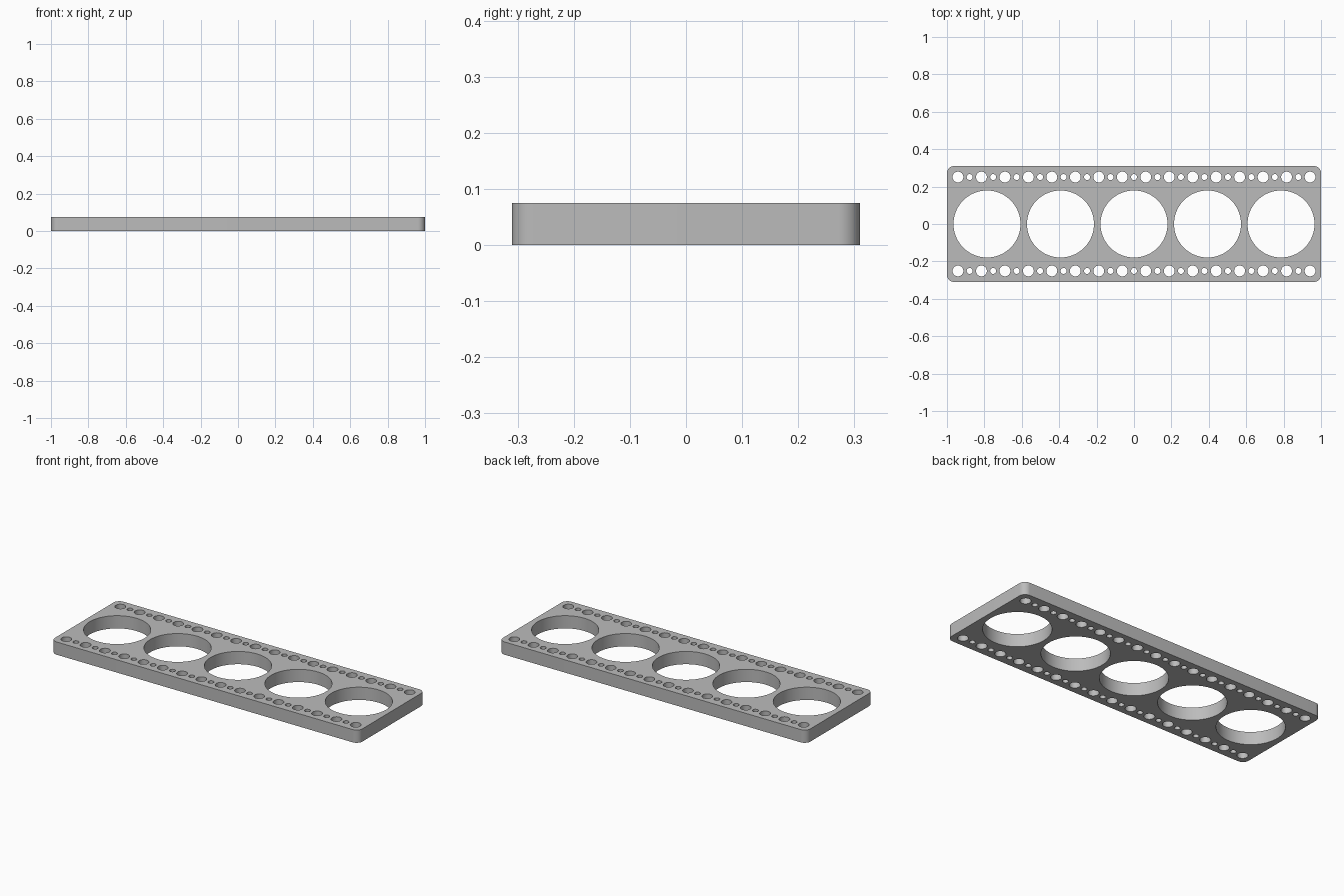
import bpy
import bmesh
from math import cos, sin, pi, radians

cube = bpy.data.objects.get("Cube")
if cube:
    bpy.data.objects.remove(cube, do_unlink=True)

HALF_X, HALF_Y, HEIGHT, CORNER = 1.0, 0.31, 0.075, 0.038
BIG_R, BIG_PITCH = 0.179, 0.393
BOLT_R, PIN_R, ROW_Y, PITCH = 0.029, 0.016, 0.251, 0.1255

grey = bpy.data.materials.new("plain grey")
grey.use_nodes = True
colour = (0.5, 0.5, 0.5, 1)
grey.diffuse_color = colour
grey.node_tree.nodes["Principled BSDF"].inputs["Base Color"].default_value = colour


def arc(cx, cy, r, start, sweep, steps):
    return [(cx + r * cos(start + sweep * i / steps),
             cy + r * sin(start + sweep * i / steps)) for i in range(steps + 1)]


def add_loop(curve, points):
    spline = curve.splines.new('POLY')
    spline.points.add(len(points) - 1)
    for p, (x, y) in zip(spline.points, points):
        p.co = (x, y, 0, 1)
    spline.use_cyclic_u = True


def add_hole(curve, x, y, r, steps):
    add_loop(curve, arc(x, y, r, 0, 2 * pi, steps)[:-1])


# Plate outline with rounded corners
profile = bpy.data.curves.new("plate_profile", 'CURVE')
profile.dimensions = '2D'
profile.fill_mode = 'BOTH'
profile.extrude = HEIGHT / 2
outline = []
for k, (sx, sy) in enumerate([(1, 1), (-1, 1), (-1, -1), (1, -1)]):
    outline += arc(sx * (HALF_X - CORNER), sy * (HALF_Y - CORNER), CORNER, k * pi / 2, pi / 2, 12)
add_loop(profile, outline)

# Five large bores
for i in range(-2, 3):
    add_hole(profile, i * BIG_PITCH, 0, BIG_R, 96)

# Two rows of alternating bolt and pin holes
for side in (-1, 1):
    for i in range(-15, 16):
        r, steps = (BOLT_R, 40) if i % 2 else (PIN_R, 28)
        add_hole(profile, i * PITCH / 2, side * ROW_Y, r, steps)

# Turn the extruded profile into a welded mesh
helper = bpy.data.objects.new("plate_profile", profile)
bpy.context.collection.objects.link(helper)
bpy.context.view_layer.update()
mesh = bpy.data.meshes.new_from_object(helper.evaluated_get(bpy.context.evaluated_depsgraph_get()))
bpy.data.objects.remove(helper, do_unlink=True)
bm = bmesh.new()
bm.from_mesh(mesh)
bmesh.ops.remove_doubles(bm, verts=bm.verts, dist=0.0001)
bmesh.ops.translate(bm, verts=bm.verts, vec=(0, 0, HEIGHT / 2))
bmesh.ops.recalc_face_normals(bm, faces=bm.faces)
bm.to_mesh(mesh)
bm.free()
mesh.name = "perforated_plate"
mesh.materials.clear()
mesh.materials.append(grey)

plate = bpy.data.objects.new("perforated_plate", mesh)
bpy.context.collection.objects.link(plate)
bpy.ops.object.select_all(action='DESELECT')
plate.select_set(True)
bpy.context.view_layer.objects.active = plate
bpy.ops.object.shade_smooth_by_angle(angle=radians(30))
